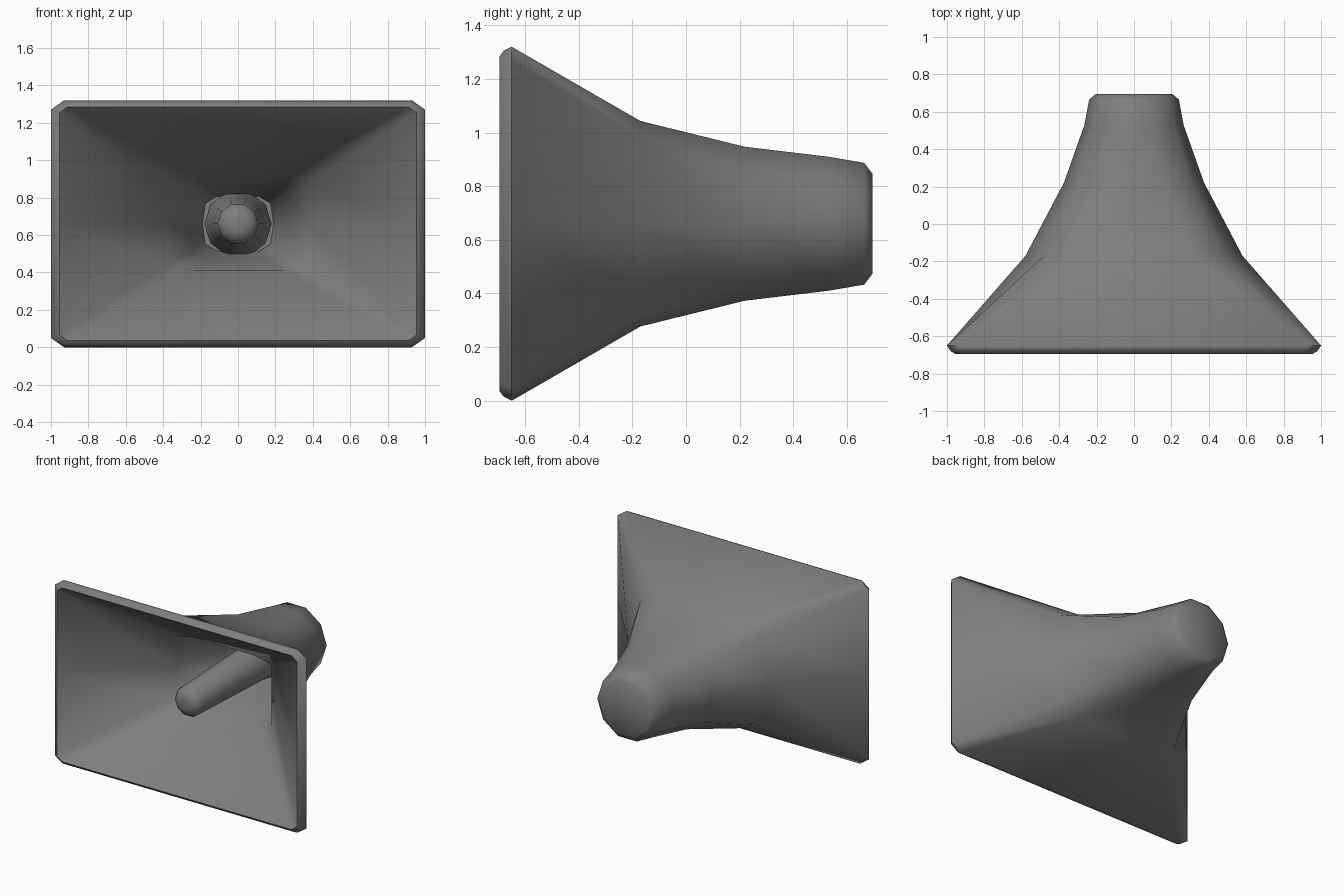
import bpy, bmesh, math

if "Cube" in bpy.data.objects:
    bpy.data.objects.remove(bpy.data.objects["Cube"])

CZ = 0.66  # height of the horn axis

grey = bpy.data.materials.new("dark_grey")
grey.diffuse_color = (0.21, 0.21, 0.21, 1)
grey.use_nodes = True
grey.node_tree.nodes["Principled BSDF"].inputs["Base Color"].default_value = grey.diffuse_color


def ring(y, hx, hz, ax, az, d):
    """10-sided section: side middles, corners (ax, az), top points (d, 1)."""
    right_up = [(1, 0), (ax, az), (d, 1)]
    left_up = [(-a, b) for a, b in reversed(right_up)]
    low = [(-ax, -az), (-d, -1), (d, -1), (ax, -az)]
    return [(a * hx, y, CZ + b * hz) for a, b in right_up + left_up + low]


def circle(y, r, n=10):
    return [(r * math.cos(2 * math.pi * i / n), y,
             CZ + r * math.sin(2 * math.pi * i / n)) for i in range(n)]


def loft(name, rings, angle):
    bm = bmesh.new()
    loops = [[bm.verts.new(p) for p in r] for r in rings]
    for a, b in zip(loops, loops[1:]):
        n = len(a)
        for i in range(n):
            j = (i + 1) % n
            bm.faces.new((a[i], a[j], b[j], b[i]))
    bm.faces.new(loops[0])
    bm.faces.new(loops[-1])
    bmesh.ops.recalc_face_normals(bm, faces=bm.faces)
    me = bpy.data.meshes.new(name)
    bm.to_mesh(me)
    bm.free()
    me.materials.append(grey)
    ob = bpy.data.objects.new(name, me)
    bpy.context.collection.objects.link(ob)
    bpy.ops.object.select_all(action='DESELECT')
    ob.select_set(True)
    bpy.context.view_layer.objects.active = ob
    bpy.ops.object.shade_smooth_by_angle(angle=math.radians(angle))
    return ob


# Horn shell: back cap, outer flare, lip, then inner flare to the throat
sections = [
    (0.695, 0.205, 0.187, 0.81, 0.61, 0.31),
    (0.665, 0.240, 0.227, 0.81, 0.61, 0.31),
    (0.530, 0.265, 0.250, 0.81, 0.63, 0.33),
    (0.220, 0.375, 0.287, 0.81, 0.70, 0.42),
    (-0.170, 0.580, 0.383, 0.83, 0.84, 0.56),
    (-0.650, 1.000, 0.660, 1.0, 0.925, 0.93),
    (-0.680, 0.980, 0.645, 1.0, 0.935, 0.94),
    (-0.695, 0.955, 0.625, 1.0, 0.95, 0.955),
    (-0.170, 0.385, 0.250, 1.0, 0.88, 0.62),
    (0.220, 0.260, 0.190, 0.95, 0.80, 0.60),
    (0.530, 0.190, 0.145, 0.92, 0.75, 0.60),
]
loft("horn_shell", [ring(*s) for s in sections], 60)

# Central driver tube with a rounded tip, widening into the throat
tube = [(-0.605, 0.045), (-0.59, 0.085), (-0.555, 0.11),
        (0.20, 0.135), (0.50, 0.18)]
loft("driver_tube", [circle(y, r) for y, r in tube], 50)
